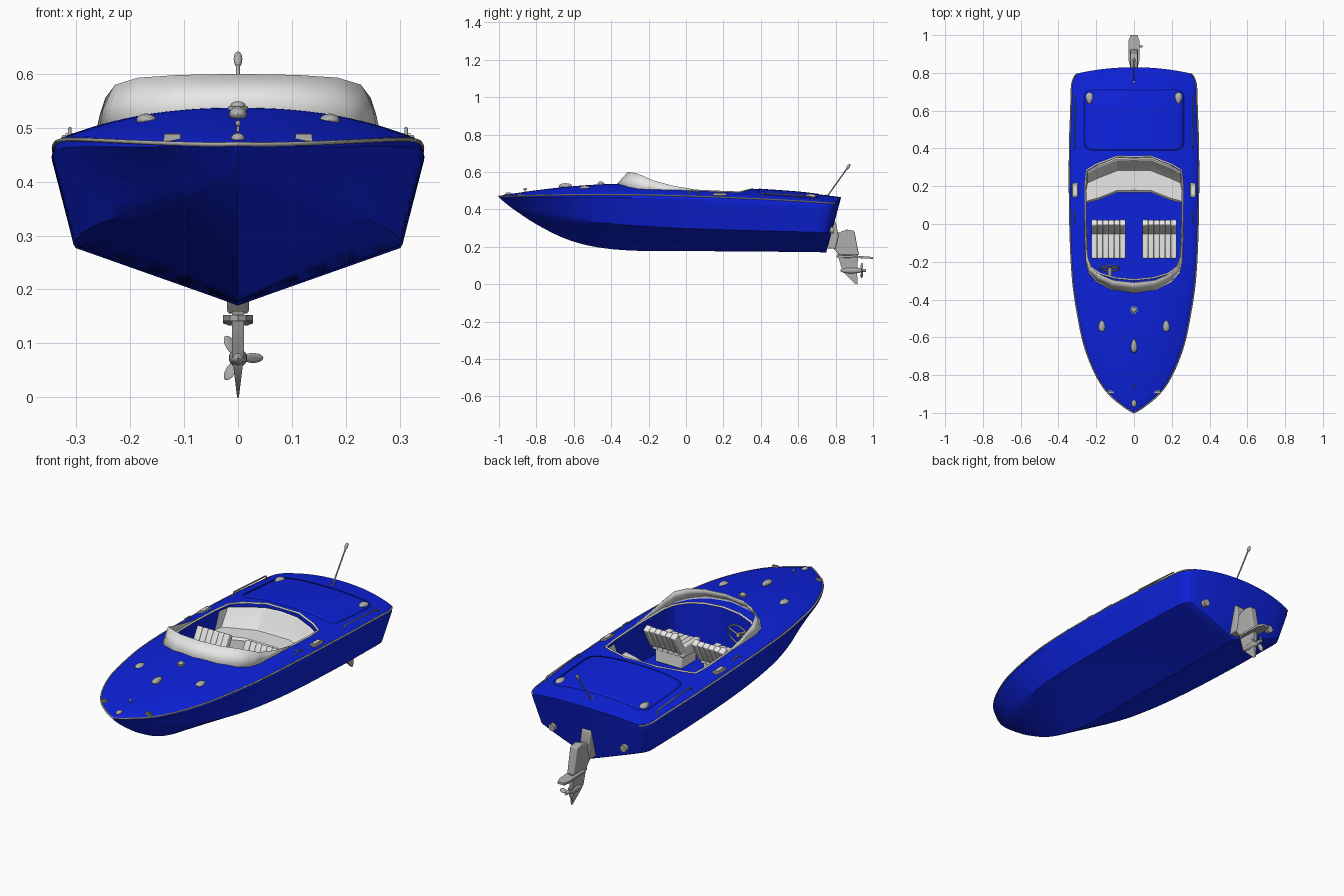
import bpy, bmesh, math
from mathutils import Matrix, Vector

if "Cube" in bpy.data.objects:
    bpy.data.objects.remove(bpy.data.objects["Cube"])

def material(name, rgb):
    m = bpy.data.materials.new(name)
    m.diffuse_color = (*rgb, 1)
    m.use_nodes = True
    m.node_tree.nodes["Principled BSDF"].inputs["Base Color"].default_value = m.diffuse_color
    return m

BLUE = material("hull_blue", (0.004, 0.016, 0.72))
WHITE = material("seat_white", (0.8, 0.8, 0.79))
GREY = material("metal_grey", (0.43, 0.43, 0.42))

def finish(bm, name, mat, angle=35, solid=0, bevel=0):
    bmesh.ops.recalc_face_normals(bm, faces=bm.faces)
    me = bpy.data.meshes.new(name)
    bm.to_mesh(me)
    bm.free()
    me.materials.append(mat)
    ob = bpy.data.objects.new(name, me)
    bpy.context.collection.objects.link(ob)
    if solid:
        ob.modifiers.new("solid", 'SOLIDIFY').thickness = solid
    if bevel:
        b = ob.modifiers.new("bevel", 'BEVEL')
        b.width, b.segments = bevel, 3
    shade(ob, angle)
    return ob

def shade(ob, angle):
    bpy.ops.object.select_all(action='DESELECT')
    ob.select_set(True)
    bpy.context.view_layer.objects.active = ob
    bpy.ops.object.shade_smooth_by_angle(angle=math.radians(angle))

def prism(bm, pts, fn, a, b):
    """Extrude a 2D outline from a to b; fn(u, v, w) places the points."""
    lo = [bm.verts.new(fn(u, v, a)) for u, v in pts]
    hi = [bm.verts.new(fn(u, v, b)) for u, v in pts]
    n = len(pts)
    bm.faces.new(lo)
    bm.faces.new(hi[::-1])
    for i in range(n):
        bm.faces.new((lo[i], lo[(i + 1) % n], hi[(i + 1) % n], hi[i]))

def box(bm, c, size, rx=0.0):
    bmesh.ops.create_cube(bm, size=1, matrix=Matrix.Translation(c) @ Matrix.Rotation(rx, 4, 'X') @ Matrix.Diagonal((*size, 1)))

def dome(bm, c, r, taper=0.0, rot=Matrix()):
    vs = bmesh.ops.create_uvsphere(bm, u_segments=20, v_segments=12, radius=1)['verts']
    for v in vs:
        v.co.x *= 1 - taper * v.co.y
        v.co = Matrix.Translation(c) @ rot @ Vector((v.co.x * r[0], v.co.y * r[1], v.co.z * r[2]))

def rod(bm, p, q, r1, r2=None):
    p, q = Vector(p), Vector(q)
    m = Matrix.Translation((p + q) / 2) @ (q - p).to_track_quat('Z', 'Y').to_matrix().to_4x4()
    bmesh.ops.create_cone(bm, cap_ends=True, segments=20, radius1=r1, radius2=r1 if r2 is None else r2,
                          depth=(q - p).length, matrix=m)

def tube(name, pts, r, mat, cyclic=False):
    cu = bpy.data.curves.new(name, 'CURVE')
    cu.dimensions, cu.bevel_depth, cu.bevel_resolution, cu.use_fill_caps = '3D', r, 2, True
    sp = cu.splines.new('POLY')
    sp.points.add(len(pts) - 1)
    for p, c in zip(sp.points, pts):
        p.co = (*c, 1)
    sp.use_cyclic_u = cyclic
    cu.materials.append(mat)
    ob = bpy.data.objects.new(name, cu)
    bpy.context.collection.objects.link(ob)
    bpy.ops.object.select_all(action='DESELECT')
    ob.select_set(True)
    bpy.context.view_layer.objects.active = ob
    bpy.ops.object.convert(target='MESH')
    shade(bpy.context.object, 50)

# Hull lines: y, keel z, chine half-width, chine z, sheer half-width, sheer z, deck centre z
LINES = [(-1, .465, 0, .467, 0, .470, .472), (-.97, .437, .015, .45, .050, .470, .477),
         (-.9, .385, .045, .405, .135, .474, .488), (-.8, .320, .11, .376, .203, .478, .502),
         (-.65, .245, .18, .352, .264, .482, .519), (-.5, .202, .232, .333, .298, .484, .531),
         (-.3, .180, .272, .315, .328, .484, .538), (0, .177, .296, .298, .343, .478, .534),
         (.4, .174, .305, .285, .345, .462, .507), (.6, .172, .303, .28, .338, .450, .490),
         (.75, .170, .30, .275, .333, .438, .465)]

def lines(y):
    y = min(max(y, -1), .75)
    i = max(k for k in range(len(LINES) - 1) if LINES[k][0] <= y)
    a, b = LINES[i], LINES[i + 1]
    p, n = LINES[max(i - 1, 0)], LINES[min(i + 2, len(LINES) - 1)]
    h = b[0] - a[0]
    t = (y - a[0]) / h
    out = []
    for k in range(1, 7):
        m0 = (b[k] - p[k]) / (b[0] - p[0]) * h
        m1 = (n[k] - a[k]) / (n[0] - a[0]) * h
        out.append((2*t**3 - 3*t*t + 1) * a[k] + (t**3 - 2*t*t + t) * m0 + (3*t*t - 2*t**3) * b[k] + (t**3 - t*t) * m1)
    f = 1 - .1 * (1 - math.sqrt(max(0, 1 - ((y - .69) / .06) ** 2))) if y > .69 else 1
    out[1] *= f
    out[3] *= f
    return out

def place(x, y, z):
    """Rake and round the stern."""
    t = max(0, (y - .4) / .35) ** 2
    return Vector((x, y + t * ((z - .17) * .27 - .03 * (x / .33) ** 2), z))

def half_ring(y):
    k, cw, cz, sw, sz, dz = lines(y)
    roll = .13 * (sz - cz)
    r = [(cw * f / 5, k + (cz - k) * f / 5) for f in range(6)]
    r += [(cw + (sw - cw) * f / 6, cz + (sz - roll - cz) * f / 6) for f in range(1, 7)]
    r += [(sw * .988, sz - roll * .3), (sw * .965, sz)]
    r += [(.965 * sw * (1 - f / 12), sz + (dz - sz) * (1 - (1 - f / 12) ** 2.3)) for f in range(1, 13)]
    return r

def deck_z(x, y):
    yp = y
    for _ in range(6):
        yp = y - max(0, (yp - .4) / .35) ** 2 * .073
    k, cw, cz, sw, sz, dz = lines(yp)
    return sz + (dz - sz) * (1 - min(1, abs(x) / (.965 * sw + 1e-6)) ** 2.3)

# Hull: lofted stations, closed at the transom
ys = [-1 + 1.69 * (i / 60) ** 1.4 for i in range(61)] + [.70, .71, .72, .73, .74, .746, .75]
bm = bmesh.new()
rings = []
for y, s in [(y, 1) for y in ys] + [(.75, s) for s in (.8, .6, .4, .2, 0)]:
    h = half_ring(y)
    full = h + [(-x, z) for x, z in h[-2:0:-1]]
    rings.append([bm.verts.new(place(x * s, y, z)) for x, z in full])
for a, b in zip(rings, rings[1:]):
    for i in range(len(a)):
        j = (i + 1) % len(a)
        bm.faces.new((a[i], a[j], b[j], b[i]))
bmesh.ops.remove_doubles(bm, verts=bm.verts, dist=1e-5)
bmesh.ops.dissolve_degenerate(bm, dist=1e-6, edges=bm.edges)
hull = finish(bm, "hull", BLUE)

# Cockpit well cut out of the hull
side = [(0, -.295), (.1, -.285), (.18, -.262), (.225, -.23), (.247, -.18), (.256, 0), (.258, .2), (.25, .285),
        (.2, .315), (.09, .357)]
well = side + [(-x, y) for x, y in side[:0:-1]]
bm = bmesh.new()
prism(bm, well, lambda u, v, w: (u, v, w), .30, .7)
cutter = finish(bm, "cockpit_cutter", BLUE)
cutter.hide_render = True
mod = hull.modifiers.new("well", 'BOOLEAN')
mod.operation, mod.solver, mod.object = 'DIFFERENCE', 'EXACT', cutter
bpy.context.view_layer.objects.active = hull
bpy.ops.object.modifier_apply(modifier="well")
bpy.data.objects.remove(cutter)
shade(hull, 30)
tube("cockpit_rim", [(x, y, deck_z(x, y)) for x, y in well], .005, WHITE, True)

# Rub rail along the sheer
rail = [place(half_ring(y)[12][0], y, half_ring(y)[12][1]) for y in ys]
tube("rub_rail", [(-p.x, p.y, p.z) for p in rail[::-1]] + rail[1:], .004, GREY)

# Windshield: base x, y then top x, y, z
W = [(0, -.37, 0, -.312, .6), (.12, -.352, .11, -.3, .598), (.2, -.31, .185, -.268, .593),
     (.243, -.26, .228, -.232, .58), (.257, -.2, .246, -.18, .556), (.262, -.08, .256, -.07, .526), (.262, .04, .26, .04, .507)]
W = [(-a, b, -c, d, e) for a, b, c, d, e in W[:0:-1]] + W
bm = bmesh.new()
lo = [bm.verts.new((a, b, deck_z(a, b) - .004)) for a, b, c, d, e in W]
hi = [bm.verts.new((c, d, e)) for a, b, c, d, e in W]
for i in range(len(W) - 1):
    bm.faces.new((lo[i], lo[i + 1], hi[i + 1], hi[i]))
finish(bm, "windshield", WHITE, 40, solid=.004)

# Front seats with pleats
for s, side_name in ((-1, "left"), (1, "right")):
    bm = bmesh.new()
    cx = s * .135
    box(bm, (cx, -.11, .335), (.15, .12, .07))
    for k in range(6):
        x = cx + (k - 2.5) * .03
        edge = .006 if k in (0, 5) else 0
        box(bm, (x, -.115, .385 + edge / 2), (.0305, .135, .05 + edge))
        box(bm, (x, -.018, .442), (.0305, .03 + edge, .115), -.5)
    finish(bm, side_name + "_front_seat", WHITE, 40, bevel=.006)

# Rear bench: profile swept along the back of the cockpit
bm = bmesh.new()
path = [(-.253, .22), (-.246, .28), (-.19, .313), (-.09, .352), (0, .354), (.09, .352), (.19, .313), (.246, .28), (.253, .22)]
prof = [(0, .30), (0, .492), (.008, .498), (.016, .494), (.065, .405), (.07, .40), (.175, .402), (.186, .392), (.186, .30)]
cols = []
for x, y in path:
    drop = .1 * abs(x) ** 1.2
    cols.append([bm.verts.new((x, y - d * (.6 if abs(x) > .25 else .9 if abs(x) > .2 else 1), z - drop * (z > .45))) for d, z in prof])
for a, b in zip(cols, cols[1:]):
    for i in range(len(prof)):
        j = (i + 1) % len(prof)
        bm.faces.new((a[i], a[j], b[j], b[i]))
bm.faces.new(cols[0])
bm.faces.new(cols[-1])
finish(bm, "rear_bench", WHITE, 15)

# Steering wheel
wc = Vector((-.128, -.235, .455))
tilt = Matrix.Rotation(math.radians(-15), 3, 'X')
ring = [wc + tilt @ Vector((.054 * math.cos(a), 0, .054 * math.sin(a))) for a in (math.tau * i / 40 for i in range(40))]
tube("steering_wheel", ring, .004, GREY, True)
bm = bmesh.new()
for i in (3, 17, 30):
    rod(bm, wc, ring[i], .004)
rod(bm, wc + Vector((0, .004, 0)), wc + Vector((0, -.04, -.01)), .011)
finish(bm, "wheel_spokes", GREY)

# Engine hatch: raised panel following the deck
bm = bmesh.new()
rows = []
for i in range(25):
    y = .39 + .32 * i / 24
    e = max(0, 1 - min(y - .39, .71 - y) / .04)
    w = .265 - .04 * (1 - math.sqrt(1 - e * e))
    rows.append([bm.verts.new((w * k / 10, y, deck_z(w * k / 10, y) + .003)) for k in range(-10, 11)])
for a, b in zip(rows, rows[1:]):
    for k in range(20):
        bm.faces.new((a[k], a[k + 1], b[k + 1], b[k]))
finish(bm, "engine_hatch", BLUE, 35, solid=.006)

# Paired deck fittings
for s, n in ((-1, "left_"), (1, "right_")):
    def fit(x, y, dz=0):
        return (s * x, y, deck_z(x, y) + dz)
    bm = bmesh.new()
    dome(bm, fit(.17, -.54), (.018, .03, .012), .25)
    dome(bm, fit(.235, .665), (.019, .032, .016), -.3)
    finish(bm, n + "vents", GREY)
    bm = bmesh.new()
    for d in (-.005, .005):
        box(bm, fit(.122, -.89 + d, .004), (.03, .004, .012))
    box(bm, fit(.122, -.89), (.032, .016, .005))
    finish(bm, n + "bow_chock", GREY)
    bm = bmesh.new()
    box(bm, fit(.312, .18, .001), (.03, .075, .014))
    finish(bm, n + "step_plate", GREY, bevel=.003)
    bm = bmesh.new()
    box(bm, fit(.312, .18, .007), (.016, .05, .008))
    finish(bm, n + "step_pad", WHITE)
    for name, a, b, h in (("grab_rail", .4, .68, .018), ("side_cleat", .01, .07, .014)):
        ym = [a, a + .012, (a + b) / 2, b - .012, b]
        tube(n + name, [fit(.312, y, h * (0 < i < 4)) for i, y in enumerate(ym)], .0035, GREY)
    bm = bmesh.new()
    rod(bm, (s * .2, .76, .29), (s * .2, .79, .288), .018)
    finish(bm, n + "exhaust", GREY)

# Centreline deck fittings
bm = bmesh.new()
z = deck_z(0, -.645)
dome(bm, (0, -.645, z + .006), (.016, .036, .014), .3)
z = deck_z(0, -.455)
rod(bm, (0, -.455, z - .005), (0, -.455, z + .006), .019)
dome(bm, (0, -.455, z + .008), (.014, .014, .008))
z = deck_z(0, -.95)
dome(bm, (0, -.95, z), (.013, .02, .01))
rod(bm, (0, -.86, deck_z(0, -.86) - .003), (0, -.86, .508), .003)
dome(bm, (0, -.86, .508), (.005, .01, .006))
finish(bm, "bow_fittings", GREY)

# Stern light pole
bm = bmesh.new()
rod(bm, (0, .745, .455), (0, .862, .62), .0035)
dome(bm, (0, .867, .627), (.008, .008, .017), 0, Matrix.Rotation(-.6, 4, 'X'))
rod(bm, (0, .745, .46), (0, .752, .478), .009, .005)
finish(bm, "stern_light", GREY)

# Outdrive: bracket, leg, plate, gear case and propeller
side_view = lambda u, v, w: (w, u, v)
bm = bmesh.new()
prism(bm, [(.74, .19), (.76, .33), (.80, .335), (.815, .26), (.80, .19)], side_view, -.026, .026)
prism(bm, [(.79, .19), (.80, .27), (.86, .292), (.90, .285), (.925, .155), (.82, .155)], side_view, -.02, .02)
finish(bm, "outdrive_upper", GREY, bevel=.006)
bm = bmesh.new()
prism(bm, [(.81, .16), (.835, .075), (.86, .045), (.905, .002), (.918, 0), (.915, .05), (.92, .16)],
      lambda u, v, w: (w * min(1, .15 + v / .09), u, v), -.011, .011)
dome(bm, (0, .885, .073), (.017, .06, .017))
finish(bm, "outdrive_leg", GREY)
bm = bmesh.new()
plate = [(0, .805), (.015, .815), (.028, .86), (.028, .97), (.018, 1), (0, 1)]
prism(bm, plate + [(-x, y) for x, y in plate[-2:0:-1]], lambda u, v, w: (u, v, w - max(0, v - .93) * .12), .142, .153)
finish(bm, "cavitation_plate", GREY)
bm = bmesh.new()
rod(bm, (0, .91, .073), (0, .962, .073), .012, .008)
for k in range(3):
    r = Matrix.Rotation(math.tau * k / 3, 4, 'Y')
    dome(bm, r @ Vector((.028, 0, 0)) + Vector((0, .94, .073)), (.019, .003, .011), 0, r @ Matrix.Rotation(.6, 4, 'X'))
finish(bm, "propeller", GREY)
